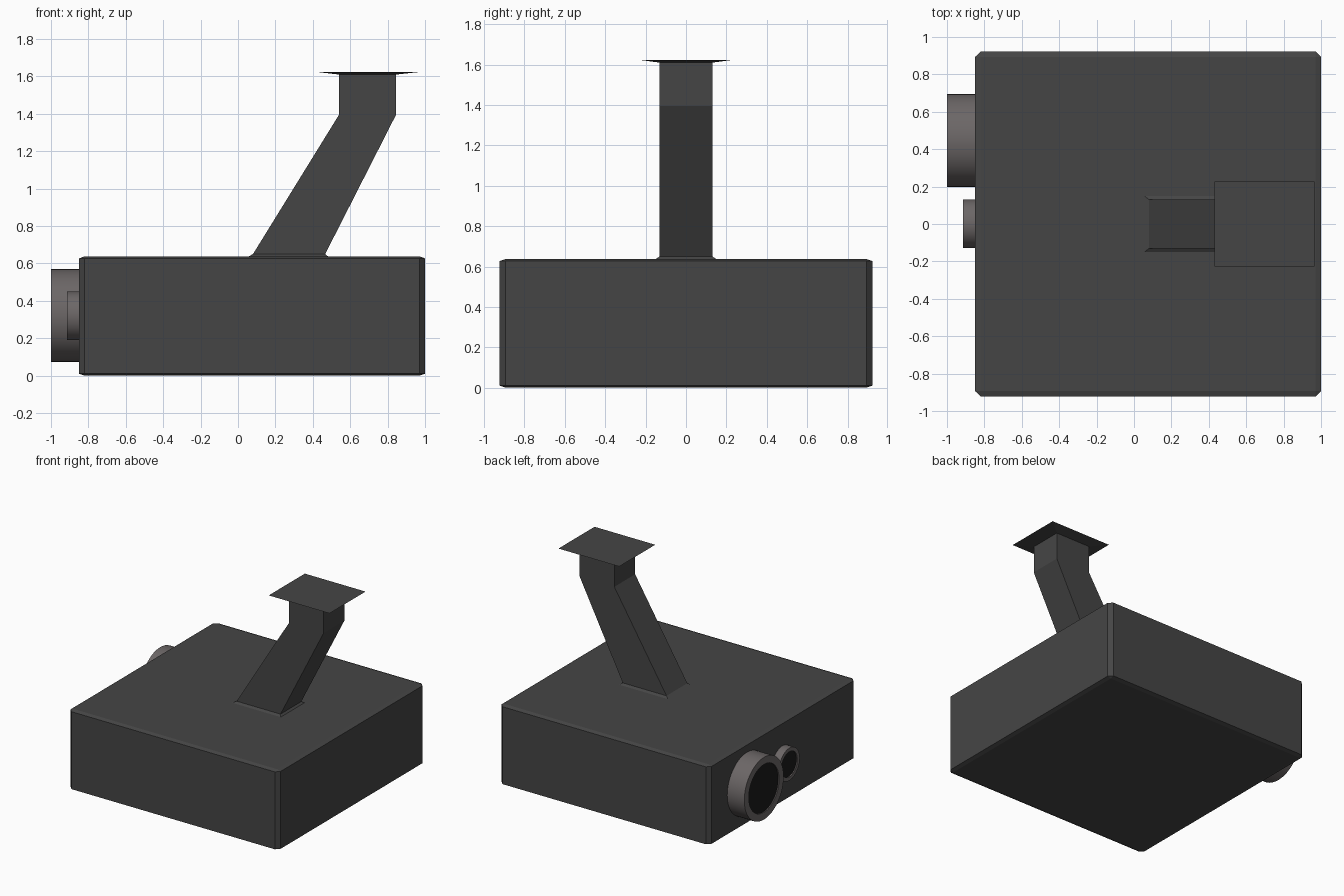
import bpy, bmesh, math
from mathutils import Matrix

if "Cube" in bpy.data.objects:
    bpy.data.objects.remove(bpy.data.objects["Cube"])


def material(name, rgb):
    m = bpy.data.materials.new(name)
    m.diffuse_color = (*rgb, 1)
    m.use_nodes = True
    m.node_tree.nodes["Principled BSDF"].inputs["Base Color"].default_value = m.diffuse_color
    return m


DARK = material("dark_casing", (0.06, 0.06, 0.06))
RING = material("warm_grey", (0.15, 0.135, 0.135))
GLASS = material("black_glass", (0.01, 0.01, 0.01))


def make_object(name, bm, mat, smooth=False):
    bmesh.ops.recalc_face_normals(bm, faces=bm.faces[:])
    mesh = bpy.data.meshes.new(name)
    bm.to_mesh(mesh)
    bm.free()
    mesh.materials.append(mat)
    ob = bpy.data.objects.new(name, mesh)
    bpy.context.collection.objects.link(ob)
    if smooth:
        bpy.ops.object.select_all(action='DESELECT')
        ob.select_set(True)
        bpy.context.view_layer.objects.active = ob
        bpy.ops.object.shade_smooth_by_angle(angle=math.radians(35))
    return ob


# Casing: chamfered unit cube stretched to size
bm = bmesh.new()
bmesh.ops.create_cube(bm, size=1)
bmesh.ops.bevel(bm, geom=bm.edges[:], offset=0.016, segments=1, affect='EDGES')
bmesh.ops.transform(bm, verts=bm.verts[:],
                    matrix=Matrix.Translation((0.075, 0, 0.319))
                    @ Matrix.Diagonal((1.85, 1.845, 0.637, 1)))
make_object("casing", bm, DARK)

# Mount arm: rectangular sections (x min, x max, half depth, z), flaring at both ends
sections = [(0.045, 0.488, 0.158, 0.632), (0.08, 0.466, 0.131, 0.65),
            (0.54, 0.845, 0.131, 1.395), (0.54, 0.845, 0.131, 1.61),
            (0.43, 0.965, 0.227, 1.623)]
bm = bmesh.new()
rings = [[bm.verts.new((x, y, z)) for x, y in ((a, -d), (b, -d), (b, d), (a, d))]
         for a, b, d, z in sections]
for lower, upper in zip(rings, rings[1:]):
    for i in range(4):
        j = (i + 1) % 4
        bm.faces.new((lower[i], lower[j], upper[j], upper[i]))
bm.faces.new(rings[0])
bm.faces.new(rings[-1])
make_object("mount_arm", bm, DARK)


def lens(name, y, z, radius, front, sides=48):
    """Ring barrel on the -x side with a dark disc set in its mouth."""
    inner, recess, back = radius * 0.77, front + 0.008, -0.84
    profile = [(back, radius), (front, radius), (front, inner), (recess, inner)]
    bm = bmesh.new()
    loops = [[bm.verts.new((x, y + r * math.cos(2 * math.pi * k / sides),
                            z + r * math.sin(2 * math.pi * k / sides)))
              for k in range(sides)] for x, r in profile]
    for p, q in zip(loops, loops[1:]):
        for i in range(sides):
            j = (i + 1) % sides
            bm.faces.new((p[i], p[j], q[j], q[i]))
    bm.faces.new(loops[0])
    glass = bm.faces.new(loops[-1])
    glass.material_index = 1
    make_object(name, bm, RING, smooth=True).data.materials.append(GLASS)


# Projection lens and smaller sensor window
lens("main_lens", 0.447, 0.322, 0.248, -1.0)
lens("small_lens", 0.002, 0.321, 0.13, -0.913)
